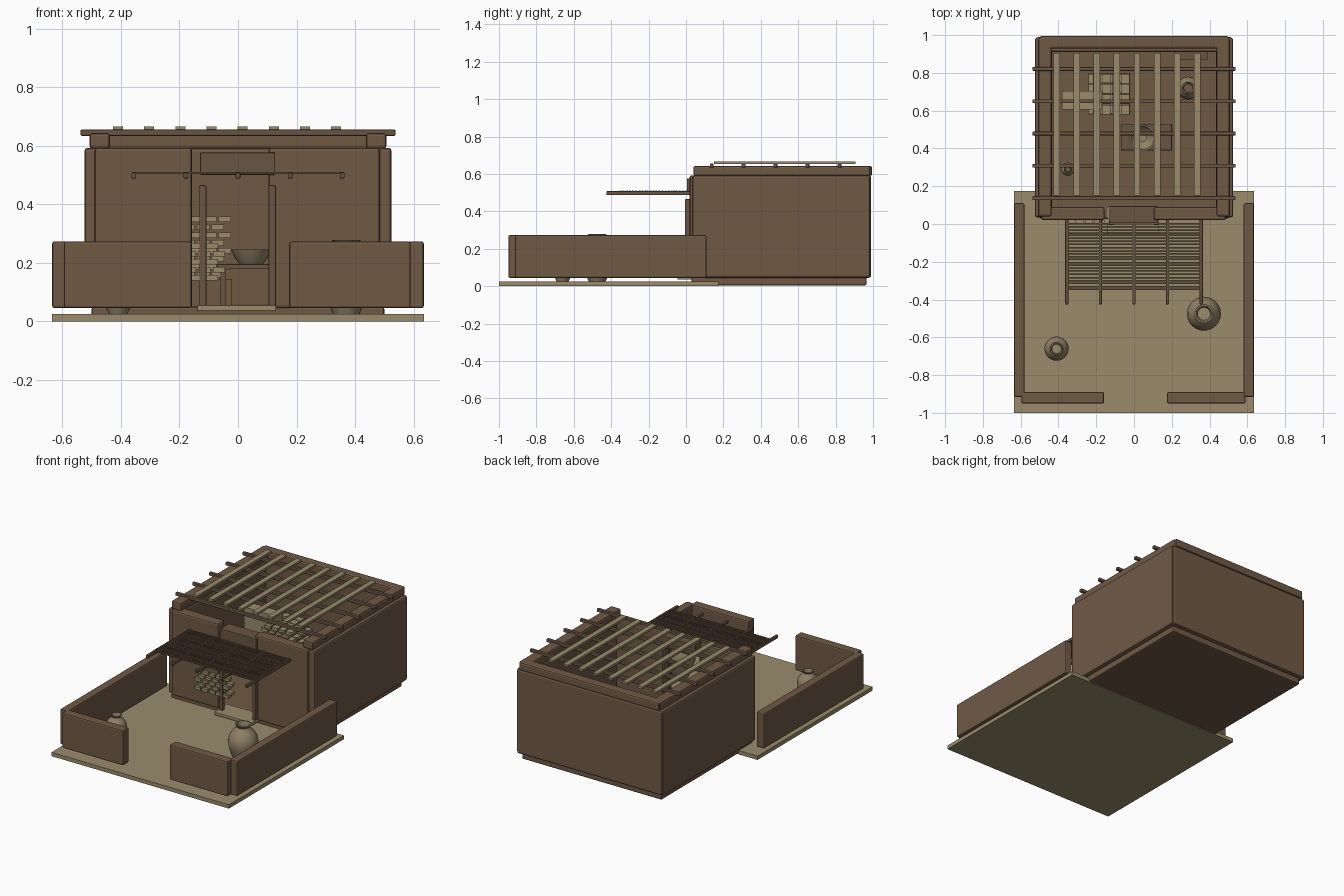
import bpy, math, random
from mathutils import Matrix

random.seed(4)
cube = bpy.data.objects.get("Cube")
if cube:
    bpy.data.objects.remove(cube, do_unlink=True)


def material(name, r, g, b):
    m = bpy.data.materials.new(name)
    m.use_nodes = True
    m.diffuse_color = (r, g, b, 1)
    m.node_tree.nodes["Principled BSDF"].inputs["Base Color"].default_value = (r, g, b, 1)
    return m


MUD = material("mud_brown", 0.16, 0.10, 0.06)
WOOD = material("wood_brown", 0.14, 0.09, 0.055)
TAN = material("straw_tan", 0.32, 0.26, 0.15)
CLAY = material("clay_tan", 0.28, 0.22, 0.135)


def finish(name, verts, faces, mat):
    mesh = bpy.data.meshes.new(name)
    mesh.from_pydata(verts, [], faces)
    mesh.materials.append(mat)
    ob = bpy.data.objects.new(name, mesh)
    bpy.context.collection.objects.link(ob)
    return ob


def box(name, x, y, z, mat, bevel=0):
    """Box between (low, high) pairs on each axis."""
    verts = [(a, b, c) for a in x for b in y for c in z]
    faces = [(0, 1, 3, 2), (4, 6, 7, 5), (0, 4, 5, 1), (2, 3, 7, 6), (0, 2, 6, 4), (1, 5, 7, 3)]
    ob = finish(name, verts, faces, mat)
    if bevel:
        mod = ob.modifiers.new("soft_edges", "BEVEL")
        mod.width = bevel
        mod.segments = 2
    return ob


def lathe(name, profile, at, mat, sides=24):
    """Turn a profile of (radius, height) about a vertical axis."""
    verts, faces = [], []
    for r, h in profile:
        for i in range(sides):
            a = 2 * math.pi * i / sides
            verts.append((at[0] + r * math.cos(a), at[1] + r * math.sin(a), at[2] + h))
    for k in range(len(profile) - 1):
        for i in range(sides):
            j = (i + 1) % sides
            faces.append((k * sides + i, k * sides + j, (k + 1) * sides + j, (k + 1) * sides + i))
    faces.append(tuple(reversed(range(sides))))
    ob = finish(name, verts, faces, mat)
    bpy.ops.object.select_all(action="DESELECT")
    ob.select_set(True)
    bpy.context.view_layer.objects.active = ob
    bpy.ops.object.shade_smooth_by_angle(angle=math.radians(40))
    return ob


JAR = [(0.5, 0), (0.75, 0.2), (0.95, 0.42), (1, 0.56), (0.93, 0.7), (0.7, 0.83),
       (0.48, 0.9), (0.44, 0.94), (0.55, 1), (0.45, 1), (0.36, 0.93), (0.4, 0.7)]


def jar(name, x, y, z, radius, height):
    lathe(name, [(r * radius, h * height) for r, h in JAR], (x, y, z), CLAY)


# Courtyard floor and low walls
box("courtyard_floor", (-0.635, 0.635), (-1, 0.175), (0, 0.025), TAN)
for side, s in (("left", 1), ("right", -1)):
    box(side + "_yard_wall", sorted((s * 0.58, s * 0.635)), (-0.915, 0.11), (0.045, 0.273), MUD, 0.008)
box("front_yard_wall_left", (0.175, 0.59), (-0.95, -0.89), (0.045, 0.273), MUD, 0.008)
box("front_yard_wall_right", (-0.595, -0.158), (-0.95, -0.89), (0.045, 0.273), MUD, 0.008)

# House shell
box("house_base", (-0.5, 0.5), (0.03, 0.965), (0.005, 0.05), MUD, 0.008)
for side, s in (("left", 1), ("right", -1)):
    box(side + "_house_wall", sorted((s * 0.435, s * 0.525)), (0.035, 0.985), (0.045, 0.593), MUD, 0.012)
    box(side + "_parapet", sorted((s * 0.437, s * 0.507)), (0.04, 0.985), (0.59, 0.643), MUD, 0.01)
box("back_house_wall", (-0.52, 0.52), (0.91, 0.99), (0.045, 0.593), MUD, 0.012)
box("back_parapet", (-0.5, 0.5), (0.93, 0.995), (0.59, 0.643), MUD, 0.01)
box("front_house_wall_right", (-0.49, -0.157), (0.02, 0.09), (0.045, 0.593), MUD, 0.01)
box("front_house_wall_left", (0.105, 0.485), (0.02, 0.09), (0.045, 0.593), MUD, 0.01)

# Doorway
box("door_lintel", (-0.13, 0.127), (0.005, 0.095), (0.5, 0.577), WOOD, 0.004)
box("door_sill", (-0.14, 0.13), (-0.045, 0.09), (0.035, 0.055), TAN, 0.003)
for side, x in (("left", 0.117), ("right", -0.12)):
    box(side + "_door_post", (x - 0.012, x + 0.012), (-0.005, 0.02), (0.045, 0.465), WOOD, 0.003)

# Open roof of crossed poles and slats
for i in range(5):
    y = 0.137 + 0.171 * i
    box("roof_beam", (-0.538, 0.538), (y - 0.01, y + 0.01), (0.634, 0.655), WOOD, 0.004)
for i in range(8):
    x = -0.41 + 0.1065 * i
    box("roof_slat", (x - 0.017, x + 0.017), (0.15, 0.905), (0.652, 0.666), TAN)

# Reed awning over the door
for i in range(5):
    x = -0.356 + 0.178 * i
    box("awning_pole", (x - 0.008, x + 0.008), (-0.425, 0.03), (0.488, 0.508), WOOD, 0.003)
for i in range(23):
    y = -0.345 + 0.0157 * i + random.uniform(-0.003, 0.003)
    box("awning_reed", (-0.36, 0.36), (y - 0.004, y + 0.004), (0.503, 0.511), WOOD)


def brick_stack(name, x0, x1, y, z0, rows, depth):
    """Staggered rows of short bricks."""
    for row in range(rows):
        z = z0 + row * 0.027
        x = x0 + (row % 2) * 0.024
        while x + 0.04 <= x1:
            d = random.uniform(0, 0.006)
            box(name, (x, x + 0.042), (y - d, y + depth), (z, z + 0.019), TAN)
            x += 0.05


# Bricks by the door and inside
brick_stack("door_brick", -0.31, -0.04, 0.004, 0.14, 5, 0.025)
for k in range(4):
    brick_stack("inner_brick", -0.24, -0.01, 0.585 + 0.055 * k, 0.15, 8, 0.045)
box("inner_bench", (-0.24, -0.02), (0.58, 0.8), (0.05, 0.145), MUD)
box("store_chest", (-0.38, -0.17), (0.605, 0.705), (0.05, 0.42), TAN)

# Table with a woven bowl
box("table_top", (-0.07, 0.2), (0.39, 0.53), (0.18, 0.195), WOOD, 0.003)
for x in (-0.05, 0.18):
    for y in (0.405, 0.515):
        box("table_leg", (x - 0.009, x + 0.009), (y - 0.009, y + 0.009), (0.05, 0.182), WOOD)
lathe("bowl", [(0.04, 0), (0.055, 0.02), (0.07, 0.05), (0.062, 0.05), (0.045, 0.02), (0.02, 0.01)],
      (0.045, 0.455, 0.196), CLAY)
box("back_shelf", (0.22, 0.39), (0.87, 0.915), (0.3, 0.32), WOOD)

# Storage jars
jar("large_yard_jar", 0.37, -0.475, 0.025, 0.09, 0.253)
jar("small_yard_jar", -0.41, -0.66, 0.025, 0.064, 0.175)
jar("large_inner_jar", 0.287, 0.72, 0.05, 0.06, 0.18)
jar("small_inner_jar", -0.35, 0.29, 0.05, 0.035, 0.1)
